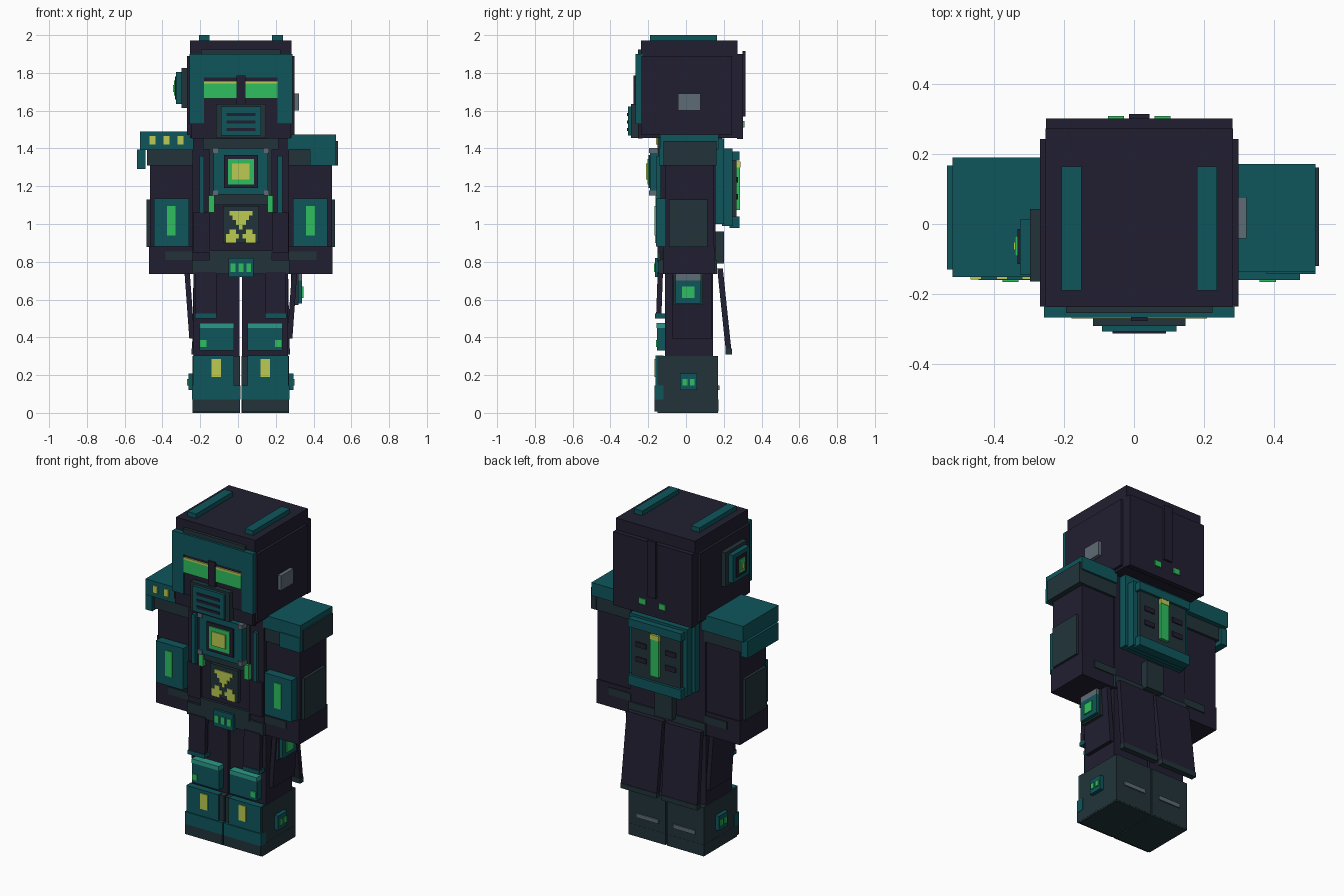
import bpy
import bmesh

cube = bpy.data.objects.get("Cube")
if cube:
    bpy.data.objects.remove(cube, do_unlink=True)

MIDDLE = 0.015  # the body is centred slightly towards its left


def material(name, code):
    def linear(value):
        value /= 255
        return value / 12.92 if value <= 0.04045 else ((value + 0.055) / 1.055) ** 2.4
    color = tuple(linear(c) for c in bytes.fromhex(code)) + (1,)
    mat = bpy.data.materials.new(name)
    mat.use_nodes = True
    mat.diffuse_color = color
    mat.node_tree.nodes["Principled BSDF"].inputs["Base Color"].default_value = color
    return mat


dark = material("midnight cloth", "211f31")
slate = material("dark slate", "22343a")
teal = material("teal armour", "0e565c")
mint = material("pale teal", "2b9a88")
green = material("glowing green", "2fbf60")
yellow = material("glowing yellow", "bccb52")
grey = material("steel grey", "5f6b76")


def box(name, x, y, z, mat, lean=(0, 0)):
    """Box between ranges; lean shifts the bottom face in x and y."""
    bm = bmesh.new()
    bmesh.ops.create_cube(bm, size=1)
    for v in bm.verts:
        low = v.co.z < 0
        v.co.x = x[v.co.x > 0] + (lean[0] if low else 0) + MIDDLE
        v.co.y = y[v.co.y > 0] + (lean[1] if low else 0)
        v.co.z = z[v.co.z > 0]
    mesh = bpy.data.meshes.new(name)
    bm.to_mesh(mesh)
    bm.free()
    mesh.materials.append(mat)
    obj = bpy.data.objects.new(name, mesh)
    bpy.context.collection.objects.link(obj)
    return obj


def wide(name, half, y, z, mat, lean=(0, 0)):
    """Box centred on the body."""
    return box(name, (-half, half), y, z, mat, lean)


def pair(name, x, y, z, mat, lean=(0, 0)):
    """Box on the left and its mirror on the right."""
    box("left_" + name, x, y, z, mat, lean)
    box("right_" + name, (-x[1], -x[0]), y, z, mat, (-lean[0], lean[1]))


# Head
wide("head", .268, (-.238, .273), (1.455, 1.972), dark)
wide("head_back_plate", .267, (.27, .302), (1.45, 1.9), dark)
wide("head_back_ridge", .029, (.3, .315), (1.57, 1.915), dark)
pair("back_light", (.044, .09), (.3, .309), (1.51, 1.545), green)
pair("head_side_plate", (.26, .284), (-.236, .243), (1.47, 1.89), dark)
pair("crown_strip", (.165, .222), (-.191, .165), (1.965, 2), teal)

# Visor and face mask
wide("brow_bar", .21, (-.255, -.23), (1.89, 1.925), slate)
wide("visor_top", .273, (-.268, -.23), (1.775, 1.9), teal)
pair("visor_side", (.195, .273), (-.268, -.23), (1.53, 1.776), teal)
pair("jaw_plate", (.13, .262), (-.255, -.23), (1.452, 1.53), dark)
wide("eye_socket", .196, (-.262, -.23), (1.53, 1.776), dark)
pair("eye", (.024, .194), (-.271, -.255), (1.665, 1.745), green)
pair("eye_upper_glow", (.024, .194), (-.271, -.255), (1.745, 1.758), yellow)
wide("nose_bridge", .024, (-.278, -.25), (1.63, 1.785), dark)
wide("mask_base", .132, (-.292, -.24), (1.455, 1.635), slate)
wide("mask_front", .106, (-.308, -.28), (1.468, 1.622), teal)
for level in (1.5, 1.54, 1.58):
    wide("mask_slot", .077, (-.313, -.3), (level - .008, level + .008), dark)

# Ear device on one side and steel stud on the other
box("ear_base", (-.313, -.28), (-.165, .043), (1.615, 1.825), slate)
box("ear_frame", (-.342, -.3), (-.145, .013), (1.635, 1.805), teal)
box("ear_screen_rim", (-.348, -.33), (-.115, -.015), (1.66, 1.78), dark)
box("ear_screen", (-.355, -.34), (-.092, -.035), (1.68, 1.76), green)
box("ear_screen_core", (-.36, -.35), (-.075, -.052), (1.7, 1.735), yellow)
box("head_stud", (.28, .307), (-.042, .077), (1.6, 1.69), grey)

# Torso
wide("torso", .255, (-.135, .155), (.735, 1.456), dark)
wide("collar", .2, (-.15, .165), (1.395, 1.452), slate)
wide("vest", .165, (-.148, -.12), (1.1, 1.4), slate)
pair("vest_strip", (.195, .22), (-.157, -.12), (1.06, 1.36), teal)
pair("vest_light", (.14, .17), (-.162, -.12), (1.06, 1.15), green)
pair("waist_plate", (.165, .252), (-.15, -.12), (.85, 1.06), dark)

# Chest reactor, stacked layers
wide("reactor_frame", .145, (-.19, -.13), (1.155, 1.4), teal)
wide("reactor_well", .09, (-.198, -.15), (1.19, 1.365), dark)
wide("reactor_ring", .069, (-.204, -.15), (1.21, 1.345), green)
wide("reactor_core", .046, (-.211, -.15), (1.235, 1.32), yellow)
for z in (1.15, 1.375):
    pair("reactor_bolt", (.122, .15), (-.197, -.15), (z, z + .028), grey)

# Hazard badge drawn from small tiles
wide("badge_plate", .095, (-.158, -.13), (.9, 1.095), slate)
pixels = [" XXXXXXX ", "  XXXXX  ", "   XXX   ", "    X    ", " XX   XX ", "XXXX XXXX", "XXX   XXX"]
tile, step = .0175, .024
for row, line in enumerate(pixels):
    top = 1.068 - row * step
    for col, mark in enumerate(line):
        if mark == "X":
            x = (col - 4.5) * tile
            box("badge_tile", (x, x + tile), (-.163, -.155), (top - step, top), yellow)

# Belt
wide("belt", .258, (-.146, .165), (.735, .81), slate)
wide("belt_front", .165, (-.15, -.12), (.8, .86), slate)
wide("buckle", .066, (-.163, -.13), (.72, .82), teal)
for x in (-.042, 0, .042):
    box("buckle_light", (x - .013, x + .013), (-.169, -.15), (.747, .79), green)
wide("back_belt_block", .06, (.14, .2), (.79, .96), slate)

# Backpack
wide("pack_base", .215, (.14, .2), (1.0, 1.452), teal)
wide("pack_body", .195, (.19, .245), (.99, 1.4), teal)
wide("pack_cap", .18, (.23, .283), (1.335, 1.385), teal)
wide("pack_foot", .18, (.23, .283), (.98, 1.04), teal)
wide("pack_panel", .165, (.23, .268), (1.03, 1.34), slate)
wide("pack_tube", .03, (.26, .286), (1.075, 1.3), green)
wide("pack_tube_tip", .03, (.26, .288), (1.3, 1.33), yellow)
for z in (1.13, 1.22):
    pair("pack_vent", (.065, .135), (.26, .275), (z, z + .03), dark)

# Arms
pair("arm", (.252, .482), (-.108, .145), (.735, 1.34), dark)
pair("arm_cuff", (.25, .485), (-.122, .15), (.735, .88), dark)
pair("cuff_band", (.25, .4), (-.127, .156), (.81, .855), slate)
pair("forearm_plate", (.275, .46), (-.16, -.1), (.88, 1.135), teal)
pair("forearm_light", (.345, .392), (-.166, -.15), (.94, 1.095), green)
pair("arm_side_plate", (.47, .499), (-.09, .115), (.877, 1.13), slate)

# Shoulder armour, different on each side
pair("shoulder_band", (.25, .498), (-.125, .16), (1.31, 1.4), slate)
box("left_shoulder_top", (.25, .505), (-.138, .172), (1.395, 1.475), teal)
box("left_shoulder_front", (.365, .505), (-.143, -.1), (1.31, 1.4), teal)
box("left_shoulder_side", (.48, .514), (-.12, .162), (1.31, 1.44), slate)
box("right_shoulder_top", (-.535, -.25), (-.152, .19), (1.393, 1.49), teal)
box("right_shoulder_side", (-.55, -.505), (-.13, .167), (1.29, 1.395), teal)
for x in (-.467, -.393, -.319):
    box("shoulder_light", (x - .016, x + .016), (-.159, -.14), (1.42, 1.465), yellow)

# Legs and coat panels
pair("leg", (.007, .25), (-.11, .143), (.28, .74), dark)
pair("front_coat_panel", (.13, .24), (-.15, -.122), (.52, .745), dark, (0, -.008))
pair("front_coat_trim", (.128, .242), (-.163, -.11), (.5, .525), teal)
pair("side_coat_panel", (.27, .298), (-.075, .138), (.395, .74), dark, (-.025, 0))
pair("back_coat_panel", (.008, .25), (.165, .195), (.335, .765), dark, (.008, .045))
pair("back_coat_trim", (.016, .26), (.208, .243), (.31, .34), slate)

# Thigh pouch on the left
box("pouch_back", (.265, .305), (-.065, .09), (.57, .735), slate)
box("pouch", (.28, .325), (-.055, .08), (.58, .7), teal)
box("pouch_lid", (.28, .325), (-.055, .08), (.7, .735), grey)
box("pouch_light", (.31, .332), (-.02, .045), (.607, .67), green)

# Knees
pair("knee_plate", (.036, .22), (-.153, -.1), (.33, .45), teal)
pair("knee_rim", (.036, .22), (-.157, -.1), (.45, .475), mint)
pair("knee_light", (.182, .215), (-.159, -.14), (.35, .385), green)

# Boots
pair("boot", (.004, .255), (-.15, .17), (0, .3), slate)
pair("boot_sole", (.005, .256), (-.167, .171), (.008, .07), slate)
pair("boot_toe", (.003, .258), (-.168, -.12), (.07, .145), teal)
pair("shin_plate", (.035, .252), (-.162, -.12), (.145, .305), teal)
pair("shin_light", (.105, .155), (-.168, -.15), (.19, .285), yellow)
pair("ankle_box", (.24, .278), (-.032, .057), (.12, .208), teal)
for y in (-.018, .02):
    pair("ankle_light", (.26, .284), (y, y + .026), (.145, .18), green)
pair("heel_strip", (.05, .2), (.16, .177), (.12, .145), grey)
